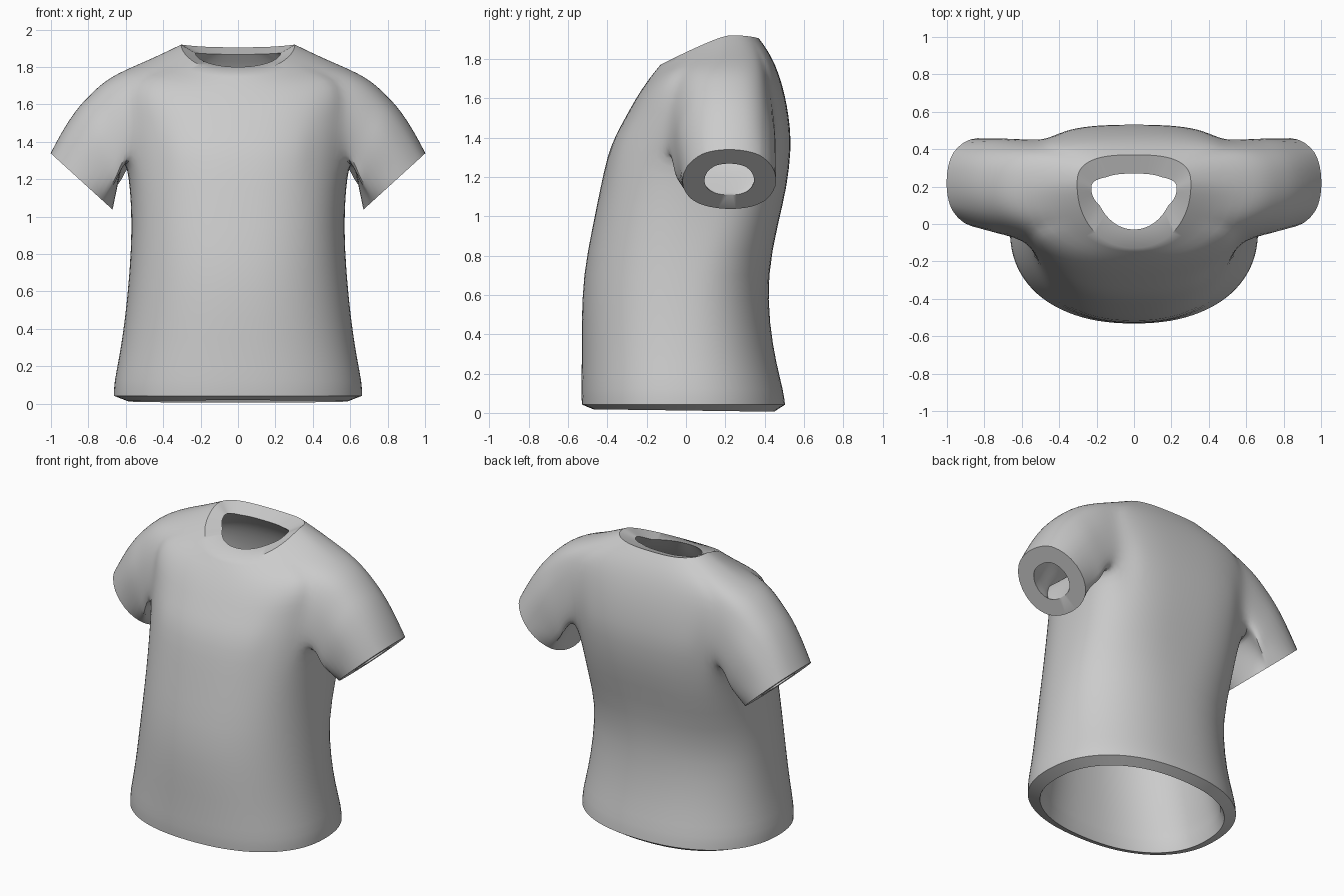
import bpy, bmesh
from math import sin, cos, pi, atan2, copysign
from mathutils import Vector

if "Cube" in bpy.data.objects:
    bpy.data.objects.remove(bpy.data.objects["Cube"])

# Torso rings: half width, front y, back y, y of widest point, z at front / side / back
RINGS = [
    (.665, -.53, .505, -.03, .042, .042, .042),
    (.665, -.535, .497, -.03, .11, .11, .11),
    (.635, -.53, .46, -.03, .25, .25, .25),
    (.605, -.532, .425, -.02, .45, .45, .45),
    (.58, -.525, .415, 0, .7, .7, .7),
    (.567, -.475, .465, .05, .95, .95, .95),
    (.578, -.435, .515, .10, 1.15, 1.16, 1.15),
    (.605, -.40, .535, .16, 1.31, 1.36, 1.34),
    (.615, -.36, .53, .19, 1.41, 1.46, 1.45),
    (.62, -.31, .515, .20, 1.50, 1.56, 1.56),
    (.64, -.255, .49, .20, 1.60, 1.67, 1.67),
    (.63, -.205, .455, .20, 1.675, 1.78, 1.77),
    (.46, -.168, .415, .20, 1.725, 1.845, 1.845),
    (.305, -.13, .37, .21, 1.77, 1.92, 1.905),
]
COLS = 24                    # columns in the half ring, front centre to back centre
C0, C1, R0, R1 = 8, 18, 7, 11  # armhole limits in the torso grid
STEPS = 7                    # sleeve rings
CUFF = Vector((.835, .22, 1.187))


def spow(v, e):
    return copysign(abs(v) ** e, v)


def relax(bm, verts, times, factor=.4):
    for _ in range(times):
        bmesh.ops.smooth_vert(bm, verts=verts, factor=factor,
                              use_axis_x=True, use_axis_y=True, use_axis_z=True)


bm = bmesh.new()

# Right half of the torso as a grid with an armhole
grid = []
for r, (w, yf, yb, yc, zf, zs, zb) in enumerate(RINGS):
    row = []
    for c in range(COLS + 1):
        a = -pi / 2 + pi * c / COLS
        back = a > 0
        e = 2 / (2.25 if r < 5 else 2.8 if back else 2.4 if r < 11 else 2.1)
        s, k = spow(sin(a), e), max(0, cos(a)) ** e
        if c in (0, COLS):
            k = 0
        y = yc + s * ((yb - yc) if back else (yc - yf))
        blend = abs(sin(a)) ** (1.1 if r > 11 and not back else 2)
        row.append(bm.verts.new((w * k, y, zs + ((zb if back else zf) - zs) * blend)))
    grid.append(row)
for r in range(len(RINGS) - 1):
    for c in range(COLS):
        if not (R0 <= r < R1 and C0 <= c < C1):
            bm.faces.new((grid[r][c], grid[r][c + 1], grid[r + 1][c + 1], grid[r + 1][c]))

# Sleeve swept from the armhole edge to a slanted oval cuff
loop = ([grid[R0][c] for c in range(C0, C1)] + [grid[r][C1] for r in range(R0, R1)]
        + [grid[R1][c] for c in range(C1, C0, -1)] + [grid[r][C0] for r in range(R1, R0, -1)])
up = Vector((.168, 0, .153))
paths = []
for v in loop:
    p0 = v.co.copy()
    a = atan2((p0.z - 1.56) / .21, (p0.y - .17) / .26)
    s, k = spow(sin(a), .95), spow(cos(a), .95)
    p2 = CUFF + up * s + Vector((0, .247 * k, 0))
    p1 = (p0 + p2) / 2 + Vector((.02, 0, .125)) * max(0, s) + Vector((0, .03 * k, 0))
    path = [v]
    for i in range(1, STEPS + 1):
        t = i / STEPS
        path.append(bm.verts.new(p0 * (1 - t) ** 2 + p1 * 2 * t * (1 - t) + p2 * t * t))
    paths.append(path)
for a, b in zip(paths, paths[1:] + paths[:1]):
    for i in range(STEPS):
        bm.faces.new((a[i], b[i], b[i + 1], a[i + 1]))

# Drop unused armhole points, then relax the seam and armpit
bmesh.ops.delete(bm, geom=[v for v in bm.verts if not v.link_faces], context='VERTS')
relax(bm, [v for p in paths for v in p[:4]], 3)
relax(bm, [v for v in bm.verts if not v.is_boundary and v.co.x > .4
           and 1.2 < v.co.z < 1.55 and v.co.x + v.co.z < 2.15], 4)

mesh = bpy.data.meshes.new("shirt")
bm.to_mesh(mesh)
bm.free()
shirt = bpy.data.objects.new("shirt", mesh)
bpy.context.collection.objects.link(shirt)
bpy.context.view_layer.objects.active = shirt
shirt.select_set(True)

# Other half and smoothing
m = shirt.modifiers.new("mirror", 'MIRROR')
m.merge_threshold = .002
shirt.modifiers.new("smooth", 'SUBSURF').levels = 1
bpy.ops.object.modifier_apply(modifier="mirror")
bpy.ops.object.modifier_apply(modifier="smooth")

# Cloth thickness
bm = bmesh.new()
bm.from_mesh(shirt.data)
rim = [v.index for v in bm.verts if v.is_boundary]
count = len(bm.verts)
bm.free()
s = shirt.modifiers.new("thickness", 'SOLIDIFY')
s.thickness, s.offset = .09, -1
bpy.ops.object.modifier_apply(modifier="thickness")

# Shape the inner edge of hem, cuffs and neck (inner points follow the outer ones)
verts = shirt.data.vertices
for i in rim:
    o, n = verts[i].co, verts[i + count]
    if o.z < .2:
        n.co = (o.x * .885, o.y * .89, .012 - .012 * o.y)
    elif abs(o.x) > .5:
        c = Vector((copysign(CUFF.x, o.x), CUFF.y, CUFF.z))
        n.co = c + (o - c) * .53
    else:
        shift = .1 - .2 * min(1, max(0, o.y / .35))
        n.co = (o.x * .75, o.y + shift, 1.80 + (o.z - 1.77) * .5)

# Even out the lining so it stays inside the sleeves and neck
bm = bmesh.new()
bm.from_mesh(shirt.data)
bm.verts.ensure_lookup_table()
edge = set(rim)
relax(bm, [bm.verts[i + count] for i in range(count)
           if i not in edge and bm.verts[i].co.z > .95], 12, .5)
bm.to_mesh(shirt.data)
bm.free()
bpy.ops.object.shade_smooth_by_angle(angle=.6)
